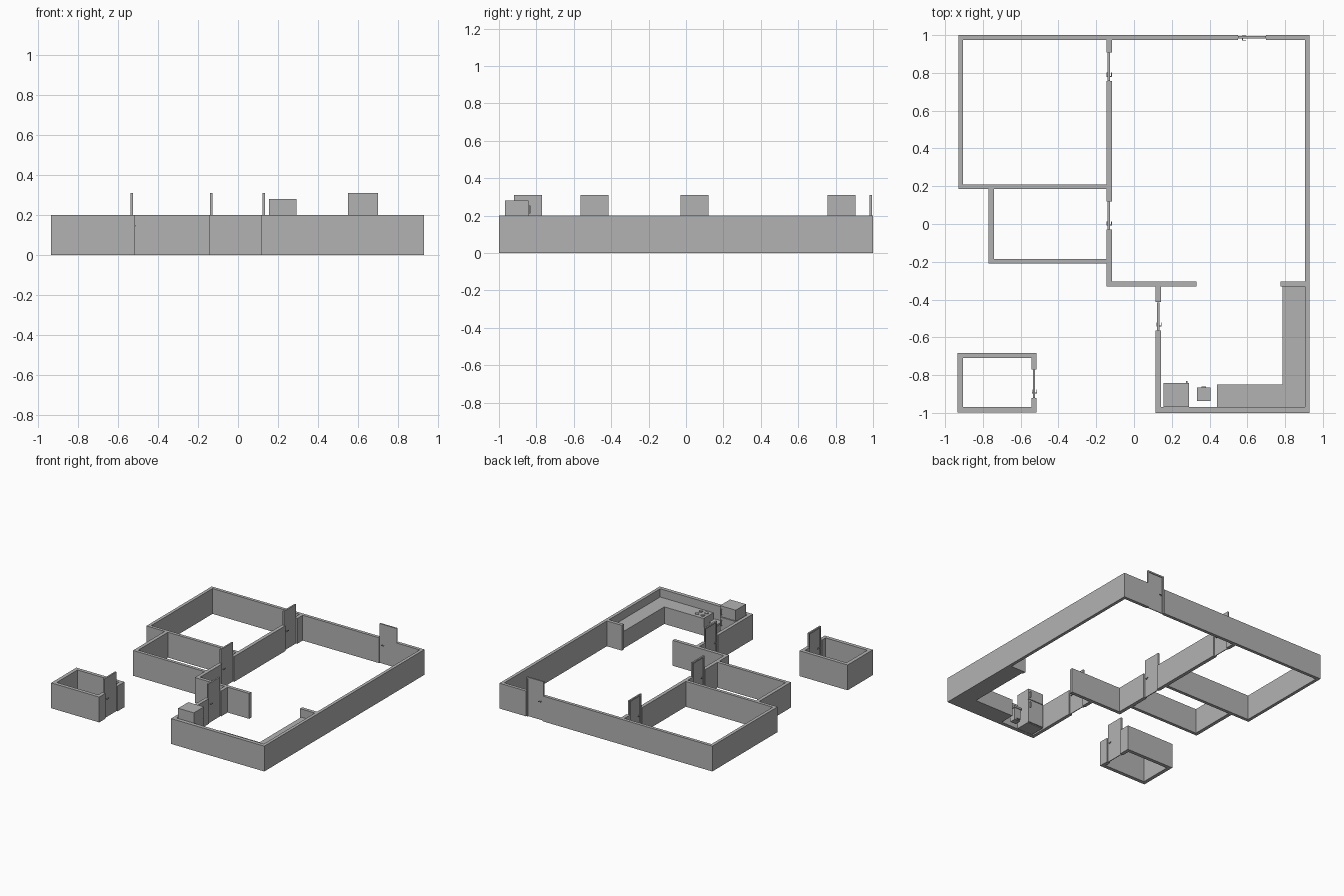
import bpy, bmesh, math
from mathutils import Matrix

if "Cube" in bpy.data.objects:
    bpy.data.objects.remove(bpy.data.objects["Cube"])

grey = bpy.data.materials.new("plaster grey")
grey.diffuse_color = (0.45, 0.45, 0.45, 1)
grey.use_nodes = True
grey.node_tree.nodes["Principled BSDF"].inputs["Base Color"].default_value = grey.diffuse_color


def make(name, bm):
    bmesh.ops.recalc_face_normals(bm, faces=bm.faces)
    me = bpy.data.meshes.new(name)
    bm.to_mesh(me)
    bm.free()
    me.materials.append(grey)
    ob = bpy.data.objects.new(name, me)
    bpy.context.collection.objects.link(ob)
    return ob


def add_box(bm, x0, x1, y0, y1, z0, z1):
    m = Matrix.Translation(((x0 + x1) / 2, (y0 + y1) / 2, (z0 + z1) / 2))
    m = m @ Matrix.Diagonal((x1 - x0, y1 - y0, z1 - z0, 1))
    bmesh.ops.create_cube(bm, size=1, matrix=m)


def boxes(name, parts):
    bm = bmesh.new()
    for p in parts:
        add_box(bm, *p)
    return make(name, bm)


def prism(name, outline, z0, z1):
    bm = bmesh.new()
    face = bm.faces.new([bm.verts.new((x, y, z0)) for x, y in outline])
    ext = bmesh.ops.extrude_face_region(bm, geom=[face])
    for v in ext["geom"]:
        if isinstance(v, bmesh.types.BMVert):
            v.co.z = z1
    # keep the lower cap so the solid is closed
    if not any(all(abs(v.co.z - z0) < 1e-6 for v in f.verts) for f in bm.faces):
        bm.faces.new([v for v in bm.verts if abs(v.co.z - z0) < 1e-6])
    return make(name, bm)


def walls(name, rects, h=0.2):
    return boxes(name, [(*r, 0, h) for r in rects])


# outer and inner house walls, left open at the doorways
walls("back_wall", [(-0.93, 0.55, 0.975, 1.0), (0.70, 0.93, 0.975, 1.0)])
walls("right_wall", [(0.905, 0.93, -0.97, 0.975)])
walls("bedroom_walls", [(-0.93, -0.905, 0.21, 0.975), (-0.93, -0.145, 0.185, 0.21)])
walls("bathroom_walls", [(-0.77, -0.742, -0.185, 0.185), (-0.77, -0.145, -0.21, -0.185)])
walls("middle_wall", [(-0.145, -0.117, 0.907, 0.975), (-0.145, -0.117, 0.12, 0.757),
                      (-0.145, -0.117, -0.305, -0.03)])
walls("kitchen_partition", [(-0.145, 0.33, -0.332, -0.305)])
walls("kitchen_stub", [(0.775, 0.905, -0.332, -0.305)])
walls("kitchen_left_wall", [(0.115, 0.142, -0.412, -0.332), (0.115, 0.142, -0.97, -0.565)])
walls("kitchen_front_wall", [(0.115, 0.93, -1.0, -0.97)])

# separate shed with a doorway on its right
walls("shed_walls", [(-0.935, -0.515, -0.997, -0.968), (-0.935, -0.515, -0.71, -0.682),
                     (-0.935, -0.906, -0.968, -0.71),
                     (-0.543, -0.515, -0.968, -0.92), (-0.543, -0.515, -0.77, -0.71)])


# door built along +x, frame raised on its +y side, handles on both sides
def door(name, length, matrix):
    bm = bmesh.new()
    h, b, t = 0.31, 0.012, 0.006
    add_box(bm, b, length - b, -t, 0, 0, h - b)
    add_box(bm, 0, b, -t, t, 0, h)
    add_box(bm, length - b, length, -t, t, 0, h)
    add_box(bm, b, length - b, -t, t, h - b, h)
    for s in (-1, 1):
        base = -t if s < 0 else 0
        ys = sorted((base, base + s * 0.010))
        add_box(bm, 0.022, 0.027, *ys, 0.143, 0.149)
        ys = sorted((base + s * 0.007, base + s * 0.011))
        add_box(bm, 0.022, 0.044, *ys, 0.143, 0.149)
    bm.transform(matrix)
    return make(name, bm)


turn = Matrix.Rotation(math.pi / 2, 4, "Z")
door("back_door", 0.15, Matrix.Translation((0.55, 0.988, 0)))
for nm, x, y in (("bedroom_door", -0.134, 0.757), ("bathroom_door", -0.134, -0.03),
                 ("kitchen_door", 0.129, -0.565), ("shed_door", -0.53, -0.92)):
    door(nm, 0.15, Matrix.Translation((x, y, 0)) @ turn)

# L-shaped kitchen counter
prism("counter", [(0.44, -0.97), (0.905, -0.97), (0.905, -0.332), (0.785, -0.332),
                  (0.785, -0.85), (0.44, -0.85)], 0, 0.135)

# cooker rings
bm = bmesh.new()
for x in (0.475, 0.525):
    for y in (-0.935, -0.888):
        bmesh.ops.create_cone(bm, cap_ends=True, segments=16, radius1=0.015, radius2=0.015,
                              depth=0.006, matrix=Matrix.Translation((x, y, 0.138)))
make("cooker_rings", bm)

# fridge with two doors and handles
boxes("fridge_body", [(0.155, 0.292, -0.968, -0.852, 0, 0.28)])
boxes("fridge_doors", [(0.155, 0.292, -0.852, -0.842, 0.005, 0.19),
                       (0.155, 0.292, -0.852, -0.842, 0.195, 0.28)])
handles = []
for z0, z1 in ((0.125, 0.17), (0.21, 0.255)):
    handles += [(0.276, 0.284, -0.836, -0.831, z0, z1),
                (0.276, 0.284, -0.842, -0.836, z0, z0 + 0.007),
                (0.276, 0.284, -0.842, -0.836, z1 - 0.007, z1)]
boxes("fridge_handles", handles)

# bin with a lid and foot pedal
bm = bmesh.new()
add_box(bm, 0.34, 0.40, -0.93, -0.872, 0, 0.095)
for v in bm.verts:
    if v.co.z < 0.01:
        v.co.x = 0.37 + (v.co.x - 0.37) * 0.85
        v.co.y = -0.901 + (v.co.y + 0.901) * 0.85
make("bin_body", bm)
boxes("bin_lid", [(0.334, 0.406, -0.937, -0.866, 0.095, 0.11)])
boxes("bin_pedal", [(0.358, 0.382, -0.88, -0.861, 0.004, 0.01)])
